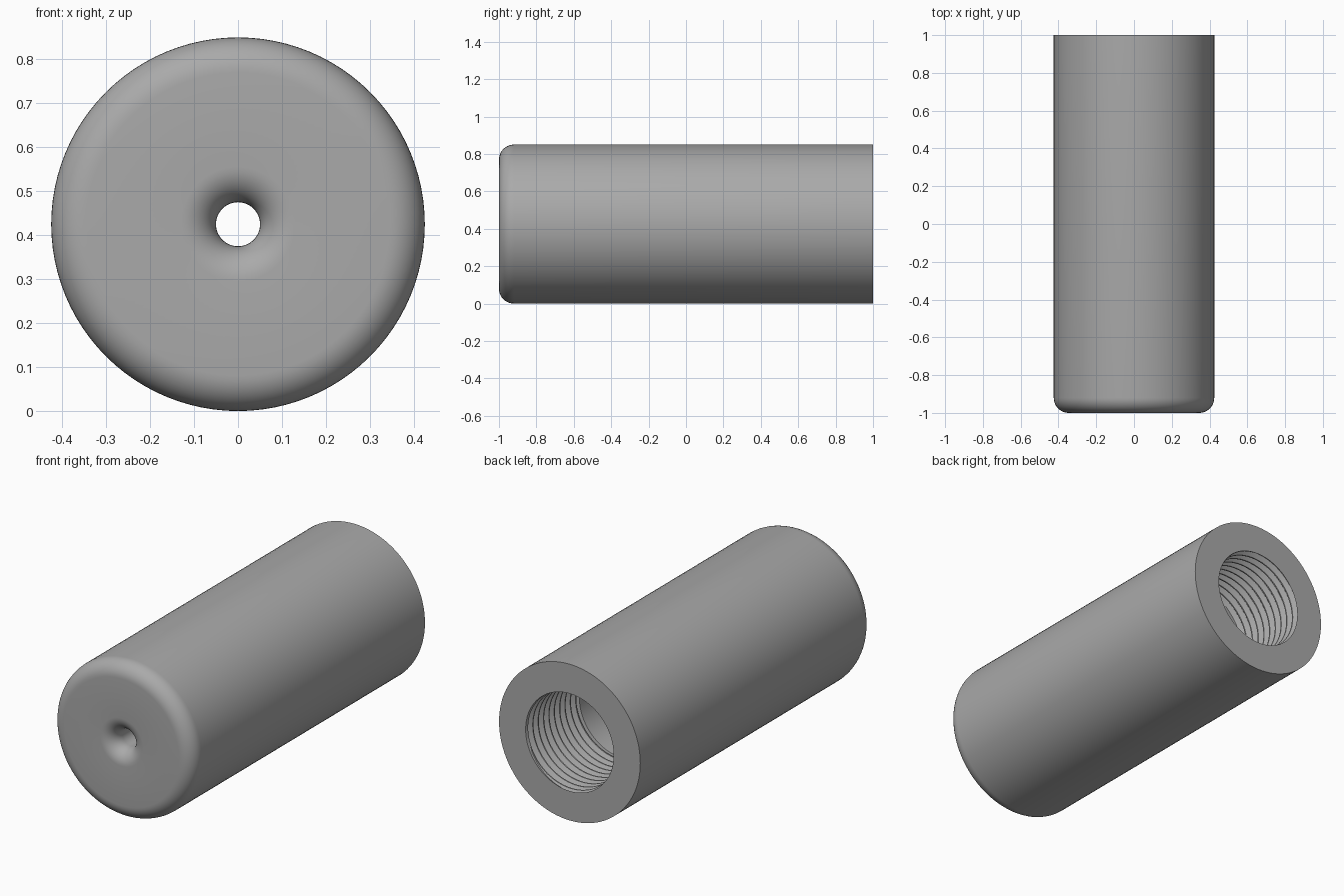
import bpy, bmesh, math

if "Cube" in bpy.data.objects:
    bpy.data.objects.remove(bpy.data.objects["Cube"])

SEG = 96
R, FILLET = 0.425, 0.08            # body radius and front rounding
HOLE, FLARE = 0.05, 0.08           # front hole radius and its rounded lip
CREST, ROOT, PITCH = 0.26, 0.285, 0.046
THREAD_END, BORE_END = 0.55, -0.8  # depths of thread and of bore


def arc(cr, cy, rad, a0, a1, n=10):
    """Points (radius, y) along an arc in the lathe profile."""
    return [(cr + rad * math.cos(math.radians(a0 + (a1 - a0) * i / n)),
             cy + rad * math.sin(math.radians(a0 + (a1 - a0) * i / n))) for i in range(n + 1)]


def thread_radius(y, turn):
    """Trapezoid thread with narrow crests and roots."""
    w = abs(((y / PITCH - turn) % 1.0) * 2 - 1)
    return CREST + (ROOT - CREST) * min(1, max(0, (w - 0.15) / 0.7))


# Front hole, rounded lip, front face, rounded rim, outer wall, back face
outer = [(HOLE, BORE_END)] + arc(HOLE + FLARE, -1 + FLARE, FLARE, 180, 270)
outer += arc(R - FILLET, -1 + FILLET, FILLET, -90, 0) + [(R, 1.0), (0.265, 1.0)]

bm = bmesh.new()
columns = []
steps = (0.0, 0.075, 0.425, 0.575, 0.925)   # thread corner positions in one pitch
first, last = math.floor(THREAD_END / PITCH) - 2, math.ceil(1 / PITCH) + 1
for s in range(SEG):
    turn = s / SEG
    pts = list(outer)
    # Helical thread, trimmed to its depth
    for k in range(last, first, -1):
        for f in reversed(steps):
            y = min(0.99, max(THREAD_END, (k + f + turn) * PITCH))
            pts.append((thread_radius(y, turn), y))
    # Plain bore below the thread, then its floor
    pts += [(CREST, THREAD_END - 0.005), (CREST, BORE_END)]
    a = 2 * math.pi * turn
    columns.append([bm.verts.new((r * math.cos(a), y, R + r * math.sin(a))) for r, y in pts])

n = len(columns[0])
per_turn = len(steps)
t0 = len(outer)
t1 = t0 + per_turn * (last - first)
for s in range(SEG):
    a, b = columns[s], columns[(s + 1) % SEG]
    # The thread moves up by one pitch at the seam
    shift = per_turn if s == SEG - 1 else 0
    for i in range(n):
        j = (i + 1) % n
        if shift and t0 <= i < t1:
            ib = min(i + shift, t1 - 1)
            jb = min(j + shift, t1 - 1) if j < t1 else j
            # columns run from the mouth inward, so the seam links one pitch earlier
            ib = max(t0, i - shift)
            jb = max(t0, j - shift) if j < t1 else j
        else:
            ib, jb = i, j
        ring = []
        for v in (a[i], a[j], b[jb], b[ib]):
            if v not in ring:
                ring.append(v)
        if len(ring) > 2:
            bm.faces.new(ring)
bmesh.ops.remove_doubles(bm, verts=bm.verts, dist=0.00005)
bmesh.ops.recalc_face_normals(bm, faces=bm.faces)

mesh = bpy.data.meshes.new("threaded_sleeve")
bm.to_mesh(mesh)
bm.free()
sleeve = bpy.data.objects.new("threaded_sleeve", mesh)
bpy.context.collection.objects.link(sleeve)

# Plain grey finish
grey = bpy.data.materials.new("grey_metal")
grey.diffuse_color = (0.40, 0.40, 0.40, 1)
grey.use_nodes = True
grey.node_tree.nodes["Principled BSDF"].inputs["Base Color"].default_value = grey.diffuse_color
mesh.materials.append(grey)

bpy.context.view_layer.objects.active = sleeve
sleeve.select_set(True)
bpy.ops.object.shade_smooth_by_angle(angle=math.radians(30))
